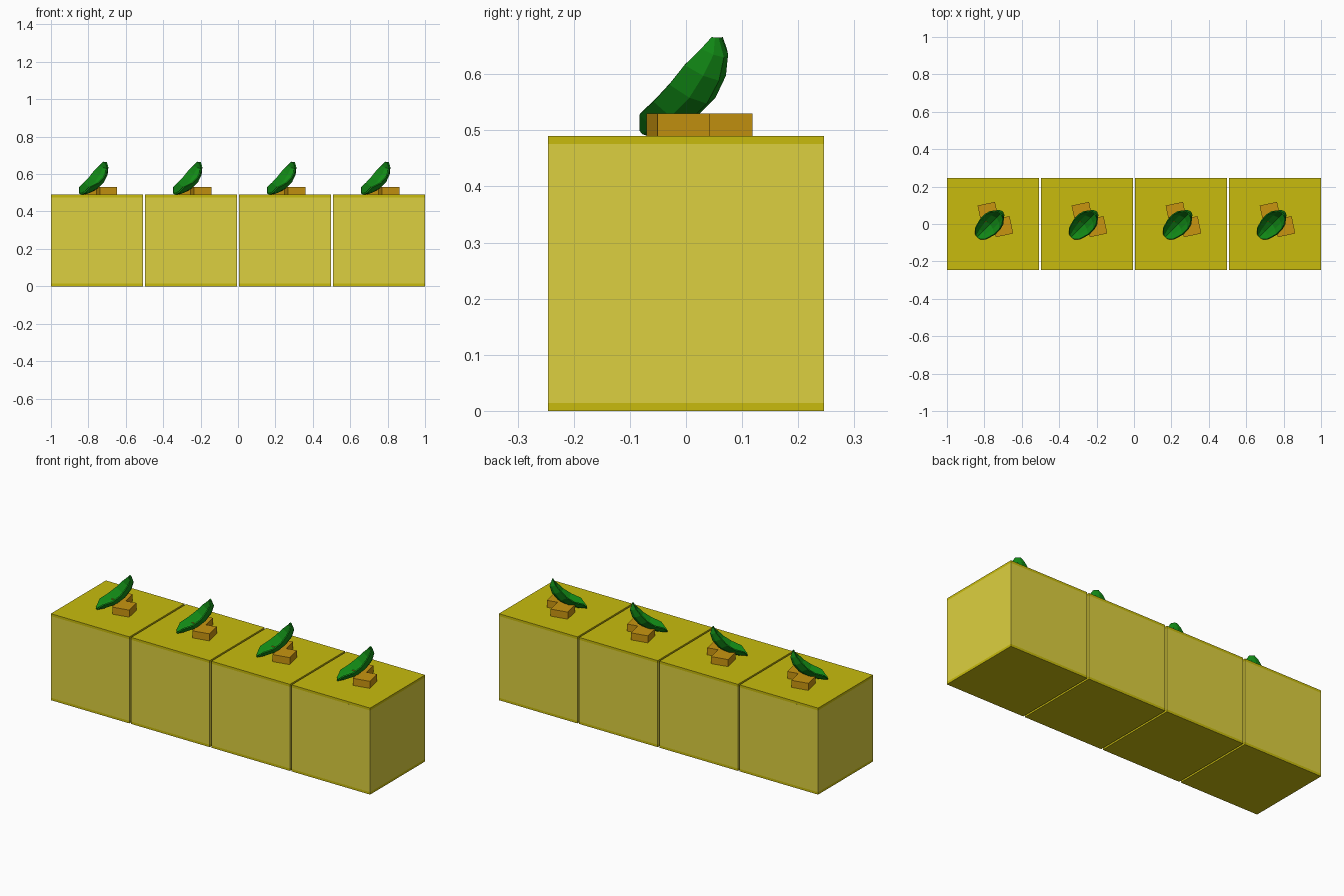
import bpy, math

if "Cube" in bpy.data.objects:
    bpy.data.objects.remove(bpy.data.objects["Cube"])


def material(name, rgb):
    m = bpy.data.materials.new(name)
    m.diffuse_color = (*rgb, 1)
    m.use_nodes = True
    m.node_tree.nodes["Principled BSDF"].inputs["Base Color"].default_value = m.diffuse_color
    return m


PALE = material("pale_yellow", (0.72, 0.63, 0.05))
YELLOW = material("yellow", (0.58, 0.50, 0.004))
GOLD = material("gold", (0.58, 0.30, 0.005))
GREEN = material("green", (0.006, 0.26, 0.008))


def box(name, size, loc, mat, turn=0):
    bpy.ops.mesh.primitive_cube_add(size=1, location=loc, rotation=(0, 0, turn))
    ob = bpy.context.object
    ob.name = name
    ob.scale = size
    bpy.ops.object.transform_apply(location=False, rotation=False, scale=True)
    ob.data.materials.append(mat)
    return ob


# Leaf sections from base to tip: rim (s, z), half width, midrib (s, z)
SECTIONS = [
    (-0.105, 0.502, 0.020, -0.110, 0.494),
    (-0.085, 0.530, 0.040, -0.065, 0.497),
    (-0.035, 0.553, 0.055, -0.010, 0.515),
    (0.005, 0.583, 0.056, 0.040, 0.550),
    (0.035, 0.617, 0.048, 0.070, 0.590),
    (0.058, 0.645, 0.030, 0.082, 0.630),
    (0.066, 0.665, 0.012, 0.069, 0.664),
]
ACROSS = (-1, -0.55, 0, 0.55, 1)


def leaf(name, cx):
    verts, faces = [], []
    n = len(ACROSS)
    for rs, rz, hw, ms, mz in SECTIONS:
        for a in ACROSS:
            k = a * a                      # cupped cross-section
            s, z = ms + (rs - ms) * k, mz + (rz - mz) * k
            t = -0.01 + hw * a
            verts.append(((s + t) / math.sqrt(2), (s - t) / math.sqrt(2), z))
    for r in range(len(SECTIONS) - 1):
        for c in range(n - 1):
            i = r * n + c
            faces.append((i, i + 1, i + n + 1, i + n))
    me = bpy.data.meshes.new(name)
    me.from_pydata(verts, [], faces)
    me.materials.append(GREEN)
    ob = bpy.data.objects.new(name, me)
    ob.location.x = cx
    bpy.context.collection.objects.link(ob)
    mod = ob.modifiers.new("thickness", "SOLIDIFY")
    mod.thickness = 0.007
    mod.offset = 0


W, H, CAP = 0.492, 0.49, 0.014
PITCH = (2 - W) / 3
TURN = math.radians(12)

for i in range(4):
    cx = -1 + W / 2 + i * PITCH
    # Cube body with thin top and bottom layers
    box(f"cube_body_{i+1}", (W, W, H - 2 * CAP), (cx, 0, H / 2), PALE)
    box(f"cube_top_{i+1}", (W, W, CAP), (cx, 0, H - CAP / 2), YELLOW)
    box(f"cube_bottom_{i+1}", (W, W, CAP), (cx, 0, CAP / 2), YELLOW)
    # Two small garnish chips and a curled leaf
    for j, (dx, dy) in enumerate([(-0.026, 0.062), (0.052, -0.014)]):
        box(f"garnish_chip_{i+1}_{j+1}", (0.095, 0.095, 0.04),
            (cx + dx, dy, H + 0.02), GOLD, TURN)
    leaf(f"garnish_leaf_{i+1}", cx)
